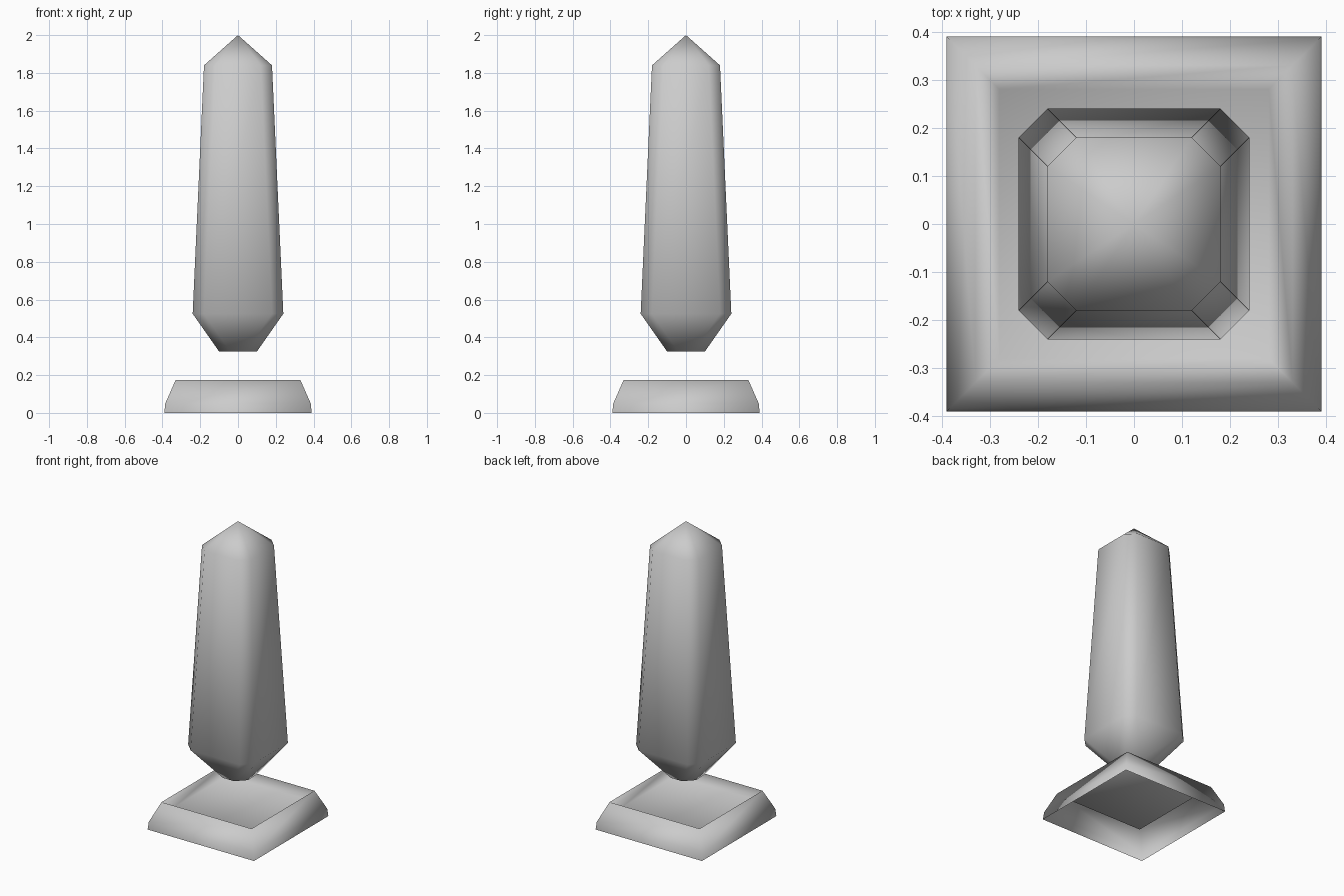
import bpy
import bmesh

cube = bpy.data.objects.get("Cube")
if cube:
    bpy.data.objects.remove(cube)

# One plain stone colour
stone = bpy.data.materials.new("grey_stone")
stone.use_nodes = True
grey = (0.6, 0.6, 0.6, 1.0)
stone.diffuse_color = grey
stone.node_tree.nodes["Principled BSDF"].inputs["Base Color"].default_value = grey


def square_ring(half, chamfer):
    """Counter-clockwise square outline, with cut corners when chamfer > 0."""
    if chamfer == 0:
        return [(half, -half), (half, half), (-half, half), (-half, -half)]
    s = half - chamfer
    return [(half, -s), (half, s), (s, half), (-s, half),
            (-half, s), (-half, -s), (-s, -half), (s, -half)]


def loft(name, profile, chamfer=0, apex=None, close_start=False, close_end=False):
    """Join square rings given as (half width, height) into a smooth surface."""
    bm = bmesh.new()
    rings = [[bm.verts.new((x, y, z)) for x, y in square_ring(half, chamfer)]
             for half, z in profile]
    n = len(rings[0])
    for low, high in zip(rings, rings[1:]):
        for i in range(n):
            j = (i + 1) % n
            bm.faces.new((low[i], low[j], high[j], high[i]))
    if apex is not None:
        tip = bm.verts.new((0, 0, apex))
        for i in range(n):
            bm.faces.new((rings[-1][i], rings[-1][(i + 1) % n], tip))
    if close_start:
        bm.faces.new(rings[0][::-1])
    if close_end:
        bm.faces.new(rings[-1])
    for face in bm.faces:
        face.smooth = True
    mesh = bpy.data.meshes.new(name)
    bm.to_mesh(mesh)
    bm.free()
    mesh.materials.append(stone)
    obj = bpy.data.objects.new(name, mesh)
    bpy.context.collection.objects.link(obj)
    return obj


# Open-bottomed plinth: flared skirt, rim, and a shallow sunken tray
loft("plinth", [(0.39, 0), (0.385, 0.05), (0.33, 0.175), (0.28, 0.13)],
     close_end=True)

# Floating tapered crystal with cut corners and a pointed cap
loft("crystal", [(0.10, 0.325), (0.24, 0.525), (0.18, 1.84)],
     chamfer=0.06, apex=2.0, close_start=True)
